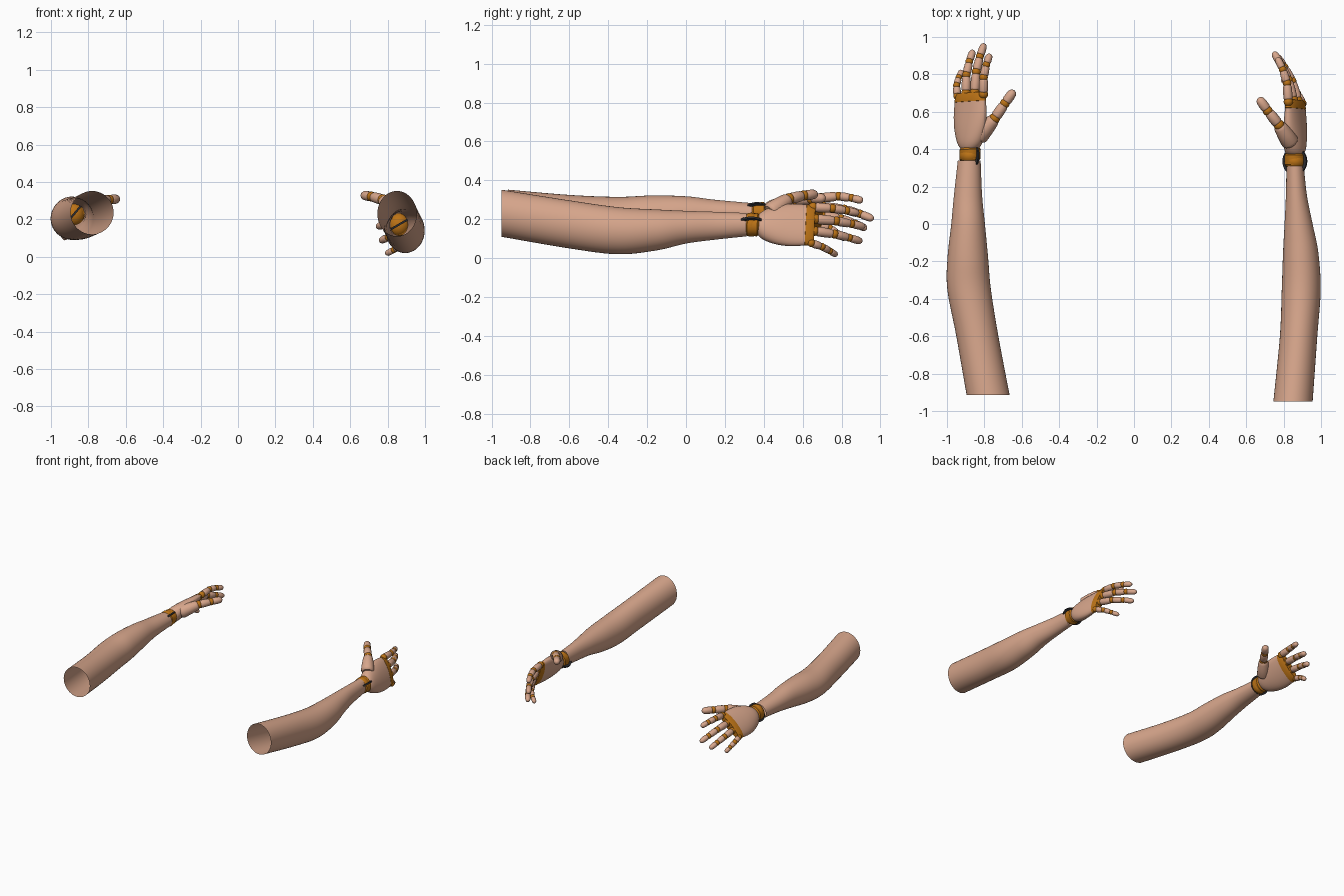
import bpy, bmesh, math
from mathutils import Vector, Matrix

if "Cube" in bpy.data.objects:
    bpy.data.objects.remove(bpy.data.objects["Cube"])


def material(name, rgb):
    m = bpy.data.materials.new(name)
    m.diffuse_color = (*rgb, 1)
    m.use_nodes = True
    m.node_tree.nodes["Principled BSDF"].inputs["Base Color"].default_value = m.diffuse_color
    return m


SKIN = material("skin", (0.68, 0.38, 0.26))
ORANGE = material("joint orange", (0.50, 0.17, 0.008))
DARK = material("dark hinge", (0.025, 0.025, 0.03))


def finish(name, bm, mat):
    bmesh.ops.recalc_face_normals(bm, faces=bm.faces)
    me = bpy.data.meshes.new(name)
    bm.to_mesh(me)
    bm.free()
    me.materials.append(mat)
    for p in me.polygons:
        p.use_smooth = True
    ob = bpy.data.objects.new(name, me)
    bpy.context.collection.objects.link(ob)
    bpy.context.view_layer.objects.active = ob
    ob.select_set(True)
    bpy.ops.object.shade_smooth_by_angle(angle=math.radians(40))
    ob.select_set(False)
    return ob


def smooth_rows(rows, steps):
    """Catmull-Rom resampling of rows of numbers."""
    rows = [tuple(r) for r in rows]
    pts = [rows[0]] + rows + [rows[-1]]
    out = []
    for i in range(1, len(pts) - 2):
        a, b, c, d = pts[i - 1:i + 3]
        for k in range(steps):
            t = k / steps
            out.append([0.5 * (2 * q + (r - p) * t + (2 * p - 5 * q + 4 * r - s) * t * t
                               + (3 * q - p - 3 * r + s) * t ** 3)
                        for p, q, r, s in zip(a, b, c, d)])
    out.append(rows[-1])
    return out


def loft(name, sections, mat, sides=24, capped=True):
    """Skin over elliptical sections given as (centre, half axis, half axis)."""
    bm = bmesh.new()
    rings = []
    for c, u, v in sections:
        rings.append([bm.verts.new(c + u * math.cos(2 * math.pi * k / sides)
                                   + v * math.sin(2 * math.pi * k / sides)) for k in range(sides)])
    for a, b in zip(rings, rings[1:]):
        for k in range(sides):
            j = (k + 1) % sides
            bm.faces.new((a[k], a[j], b[j], b[k]))
    if capped:
        bm.faces.new(rings[0])
        bm.faces.new(rings[-1])
    return finish(name, bm, mat)


def ball(name, centre, radii, mat):
    bm = bmesh.new()
    bmesh.ops.create_uvsphere(bm, u_segments=20, v_segments=12, radius=1)
    bmesh.ops.transform(bm, verts=bm.verts,
                        matrix=Matrix.Translation(centre) @ Matrix.Diagonal((*radii, 1)))
    return finish(name, bm, mat)


def capsule(name, p0, p1, r0, r1, mat, round_tip=False):
    """Tapered limb segment with rounded ends."""
    d = p1 - p0
    u = d.orthogonal().normalized()
    v = d.normalized().cross(u)
    prof = [(0, .72), (.05, .9), (.15, 1), (.5, 1.03)]
    prof += [(.75, .97), (.88, .78), (.96, .48), (1, .12)] if round_tip else [(.85, 1), (.95, .9), (1, .72)]
    secs = []
    for t, s in prof:
        r = (r0 + (r1 - r0) * t) * s
        secs.append((p0 + d * t, u * r, v * r))
    return loft(name, secs, mat, 16)


def jointed_digit(name, pts, r):
    """Finger made of segments separated by orange ball joints."""
    n = len(pts) - 1
    for i in range(n):
        a, b = pts[i], pts[i + 1]
        d = (b - a).normalized()
        last = i == n - 1
        capsule(f"{name}_segment_{i + 1}", a + d * 0.009, b if last else b - d * 0.009,
                r * (1 - .09 * i), r * (.91 - .09 * i), SKIN, last)
        rr = r * (1.0 - .09 * i)
        ball(f"{name}_joint_{i + 1}", a, (rr, rr, rr), ORANGE)


def forearm(name, rows):
    """Open tube; rows hold y and the x and z limits."""
    secs = []
    for y, x0, x1, z0, z1 in smooth_rows(rows, 6):
        secs.append((Vector(((x0 + x1) / 2, y, (z0 + z1) / 2)),
                     Vector(((x1 - x0) / 2, 0, 0)), Vector((0, 0, (z1 - z0) / 2))))
    loft(name, secs, SKIN, 40, False)


def hand(side, wrist, back, knuckles, tips, thumb, hinge_angle):
    wrist, back = Vector(wrist), Vector(back).normalized()
    ks = [Vector(knuckles[0]).lerp(Vector(knuckles[1]), i / 3) for i in range(4)]
    across = (ks[0] - ks[3]).normalized()
    mid = (ks[0] + ks[3]) / 2
    axis = mid - wrist

    # wrist ball, collar and thin hinge disc
    ball(f"{side}_wrist_ball", wrist, (.057, .05, .062), ORANGE)
    loft(f"{side}_wrist_collar", [(wrist + axis * t, across * a, back * a * .92) for t, a in
         [(-.08, .05), (-.06, .059), (.10, .061), (.13, .05)]], ORANGE)
    bm = bmesh.new()
    bmesh.ops.create_cone(bm, cap_ends=True, segments=32, radius1=.074, radius2=.074, depth=.011)
    bmesh.ops.transform(bm, verts=bm.verts, matrix=Matrix.Translation(wrist)
                        @ Matrix.Rotation(-hinge_angle, 4, 'Y'))
    finish(f"{side}_wrist_hinge", bm, DARK)

    # palm and knuckle band
    rows = [(.09, .02, .02), (.11, .052, .042), (.22, .083, .053), (.42, .107, .052),
            (.65, .117, .045), (.89, .113, .036)]
    loft(f"{side}_palm", [(wrist + axis * t, across * a, back * b)
                          for t, a, b in smooth_rows(rows, 4)], SKIN, 32)
    loft(f"{side}_knuckle_band", [(wrist + axis * t, across * a, back * b) for t, a, b in
         [(.86, .105, .03), (.88, .1145, .0375), (.98, .111, .034), (1.02, .10, .026)]], ORANGE, 32)

    # four fingers, bowed toward the back of the hand
    names = ["index", "middle", "ring", "little"]
    for i, (k, tip, r) in enumerate(zip(ks, tips, (.025, .026, .025, .021))):
        k = k + Vector((0, .008 if i in (1, 2) else -.006, 0))
        d = Vector(tip) - k
        jointed_digit(f"{side}_{names[i]}_finger",
                      [k, k + d * .42 + back * .02, k + d * .73 + back * .015, k + d], r)

    # thumb mound and thumb
    t = [Vector(p) for p in thumb]
    capsule(f"{side}_thumb_mound", t[0], t[1], .05, .034, SKIN)
    jointed_digit(f"{side}_thumb", t[1:], .029)


# right arm
forearm("right_forearm", [
    (-.95, .745, .955, .11, .352), (-.6, .78, .98, .05, .297), (-.35, .79, .998, .02, .262),
    (-.15, .797, .985, .04, .25), (0, .805, .955, .075, .243), (.15, .812, .925, .095, .238),
    (.31, .815, .908, .112, .232)])
hand("right", (.86, .335, .172), (.93, 0, .37),
     [(.825, .66, .262), (.902, .65, .078)],
     [(.765, .89, .23), (.745, .92, .16), (.76, .905, .085), (.79, .775, .015)],
     [(.84, .43, .235), (.775, .53, .305), (.715, .605, .322), (.665, .675, .33)],
     math.radians(30))

# left arm
forearm("left_forearm", [
    (-.915, -.895, -.665, .12, .352), (-.6, -.95, -.725, .095, .325), (-.35, -.998, -.765, .09, .315),
    (-.18, -.997, -.78, .10, .322), (0, -.977, -.797, .13, .318), (.15, -.963, -.812, .155, .30),
    (.34, -.942, -.82, .17, .283)])
hand("left", (-.877, .365, .228), (-.68, 0, .73),
     [(-.805, .70, .31), (-.945, .69, .17)],
     [(-.77, .91, .295), (-.80, .965, .20), (-.86, .93, .15), (-.92, .82, .095)],
     [(-.835, .46, .25), (-.745, .565, .297), (-.69, .645, .305), (-.64, .715, .31)],
     math.radians(50))
